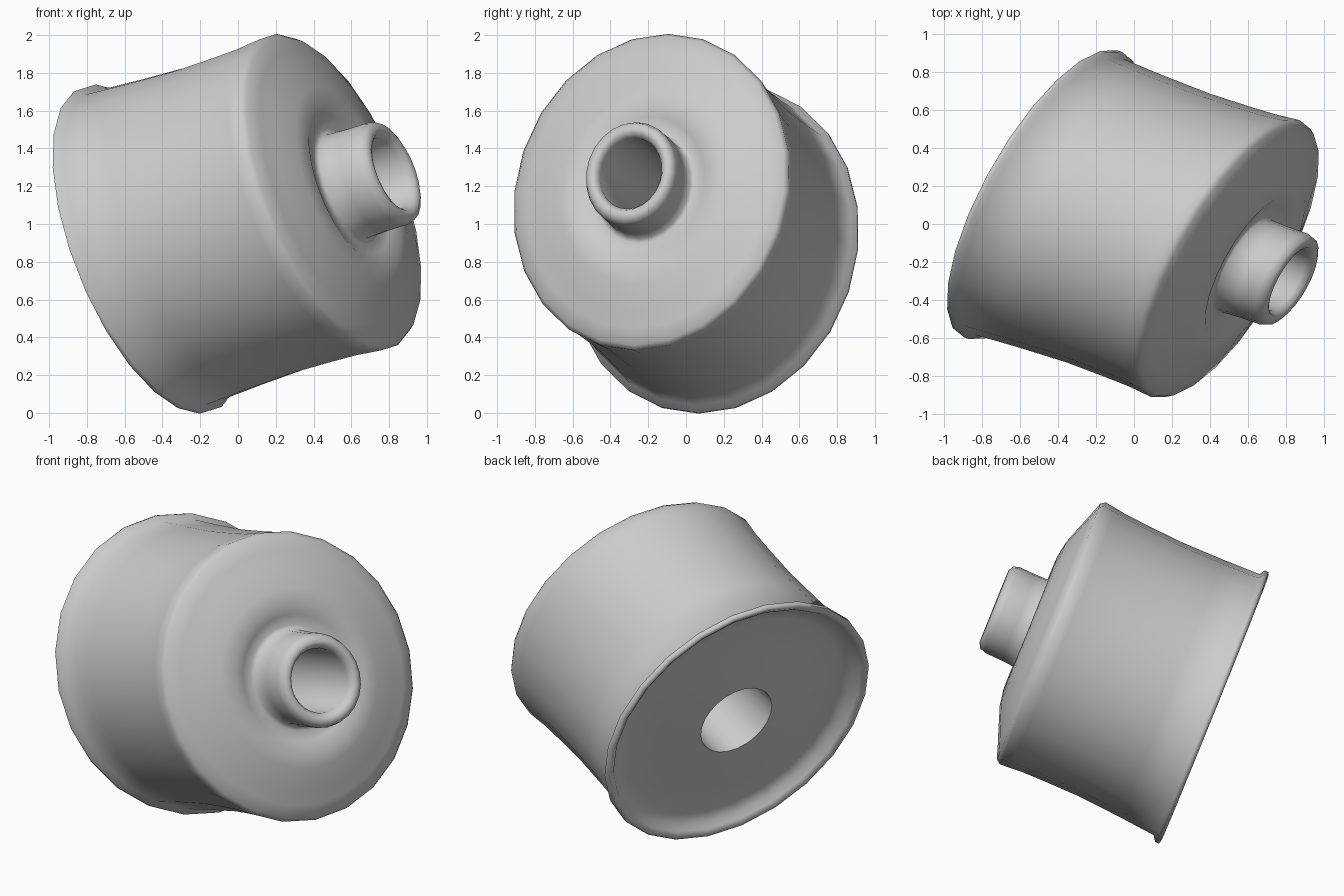
import bpy, bmesh, math
from mathutils import Vector

if "Cube" in bpy.data.objects:
    bpy.data.objects.remove(bpy.data.objects["Cube"])

# Slanted frame: centre of the rear rim, axis to the front edge, two ring axes
C = Vector((-0.475, 0.153, 0.868))
D = Vector((0.97, -0.34, 0.305))
U = Vector((0.404, 0.755, 0.0))
V = Vector((-0.286, 0.092, 0.87))


def lathe(name, profile, sides, angle=40):
    """Sweep a closed loop of (radius, distance along axis) points round the axis."""
    bm = bmesh.new()
    rings = []
    for r, t in profile:
        ring = []
        for i in range(sides):
            a = 2 * math.pi * i / sides
            ring.append(bm.verts.new(C + D * t + (U * math.cos(a) + V * math.sin(a)) * r))
        rings.append(ring)
    for a, b in zip(rings, rings[1:] + rings[:1]):
        for i in range(sides):
            j = (i + 1) % sides
            bm.faces.new((a[i], a[j], b[j], b[i]))
    bmesh.ops.recalc_face_normals(bm, faces=bm.faces)
    mesh = bpy.data.meshes.new(name)
    bm.to_mesh(mesh)
    bm.free()
    ob = bpy.data.objects.new(name, mesh)
    bpy.context.collection.objects.link(ob)
    bpy.ops.object.select_all(action='DESELECT')
    ob.select_set(True)
    bpy.context.view_layer.objects.active = ob
    bpy.ops.object.shade_smooth_by_angle(angle=math.radians(angle))
    return ob


# Closed shell: rear dish and rim, waisted side, sloping face, grooved spout, bore
lathe("spouted_body", [
    (0.27, 0.0), (0.6, 0.02), (0.82, 0.045), (0.91, 0.03), (0.94, -0.005),
    (0.97, -0.022), (0.997, -0.015), (0.998, 0.008), (0.96, 0.03),
    (0.945, 0.25), (0.934, 0.51), (0.94, 0.72), (0.947, 0.86),
    (0.955, 0.92), (0.963, 0.985), (0.94, 1.012),
    (0.85, 1.037), (0.75, 1.067), (0.6, 1.11), (0.49, 1.125),
    (0.42, 1.10), (0.35, 1.085), (0.32, 1.095),
    (0.315, 1.2), (0.315, 1.30), (0.30, 1.335), (0.265, 1.35),
    (0.235, 1.34), (0.215, 1.31), (0.235, 0.8)], 24, 75)
